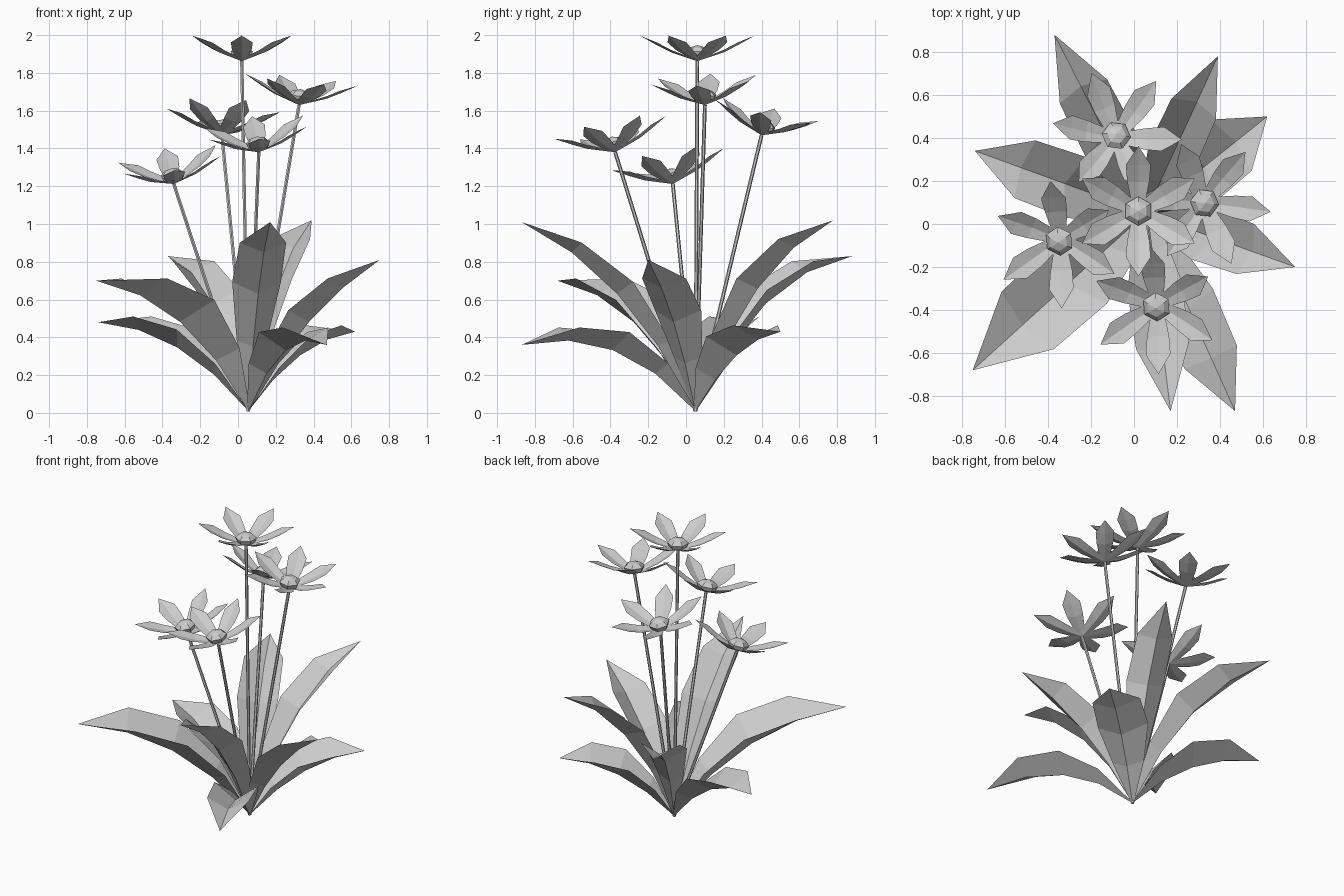
import bpy, bmesh, math
from mathutils import Vector, Matrix

cube = bpy.data.objects.get("Cube")
if cube:
    bpy.data.objects.remove(cube, do_unlink=True)

grey = bpy.data.materials.new("plain_grey")
grey.use_nodes = True
grey.diffuse_color = (0.6, 0.6, 0.6, 1)
grey.node_tree.nodes["Principled BSDF"].inputs["Base Color"].default_value = (0.6, 0.6, 0.6, 1)

ROOT = Vector((0.055, 0.05, 0.01))
UP = Vector((0, 0, 1))


def finish(name, bm):
    mesh = bpy.data.meshes.new(name)
    bm.to_mesh(mesh)
    bm.free()
    mesh.materials.append(grey)
    obj = bpy.data.objects.new(name, mesh)
    bpy.context.collection.objects.link(obj)
    return obj


def add_blade(bm, rows):
    """Folded blade: rows of (left, middle, right), ending in a point."""
    rings = [[bm.verts.new(p) for p in row] for row in rows[:-1]]
    tip = bm.verts.new(rows[-1][1])
    for a, b in zip(rings, rings[1:]):
        for i in (0, 1):
            bm.faces.new((a[i], b[i], b[i + 1], a[i + 1]))
    a = rings[-1]
    for i in (0, 1):
        bm.faces.new((a[i], tip, a[i + 1]))


# Leaves: channelled blades arching out from the root
def make_leaf(name, tip, bend_out, bend_z, half_width):
    tip = Vector(tip)
    bend = ROOT.lerp(tip, bend_out)
    bend.z = bend_z
    side = (tip - ROOT).cross(UP).normalized()
    rows = []
    for s, w, fold in ((0, .05, .5), (.25, .62, .75), (.5, 1, .72), (.75, .95, .52), (1, 0, 0)):
        mid = ROOT.lerp(bend, s).lerp(bend.lerp(tip, s), s)
        along = (bend - ROOT).lerp(tip - bend, s).normalized()
        lift = side.cross(along) * half_width * w * fold
        across = side * half_width * w
        rows.append((mid - across + lift, mid, mid + across + lift))
    bm = bmesh.new()
    add_blade(bm, rows)
    finish(name, bm)


leaves = {
    "leaf_back_right": ((-.37, .88, .83), .40, .74, .13),
    "leaf_back_left": ((.39, .78, 1.02), .40, .80, .12),
    "leaf_left_low": ((.62, .50, .43), .47, .39, .16),
    "leaf_left_tall": ((.75, -.20, .81), .42, .55, .13),
    "leaf_front_left": ((.47, -.87, .36), .45, .48, .14),
    "leaf_front": ((.17, -.87, 1.01), .40, .75, .13),
    "leaf_front_right": ((-.75, -.68, .70), .40, .61, .19),
    "leaf_right": ((-.74, .34, .48), .45, .45, .15),
}
for name, spec in leaves.items():
    make_leaf(name, *spec)


# Flowers: a straight stem, then six folded petals and a faceted centre on a tilted axis
def make_flower(name, base, lean, phase):
    base = Vector(base)
    stem = base - ROOT
    place = Matrix.Translation(base) @ UP.rotation_difference(
        Vector((*lean, 1))).to_matrix().to_4x4()

    bm = bmesh.new()
    bmesh.ops.create_cone(bm, cap_ends=True, segments=6, radius1=.01, radius2=.01,
                          depth=stem.length,
                          matrix=Matrix.Translation((ROOT + base) / 2)
                          @ UP.rotation_difference(stem).to_matrix().to_4x4())
    finish(name + "_stem", bm)

    bm = bmesh.new()
    for k in range(6):
        spin = place @ Matrix.Rotation(math.radians(phase + 60 * k), 4, 'Z')
        rows = []
        for r, z, w in ((0, 0, .008), (.06, .02, .036), (.14, .047, .052),
                        (.215, .085, .058), (.303, .135, 0)):
            rows.append([spin @ Vector((r, y, z + abs(y) * .25)) for y in (-w, 0, w)])
        add_blade(bm, rows)
    finish(name + "_petals", bm)

    bm = bmesh.new()
    spin = place @ Matrix.Rotation(math.radians(phase + 30), 4, 'Z')
    for r1, r2, z1, z2 in ((.055, .068, .02, .05), (.068, .044, .05, .072), (.044, 0, .072, .085)):
        bmesh.ops.create_cone(bm, cap_ends=False, segments=6, radius1=r1, radius2=r2,
                              depth=z2 - z1,
                              matrix=spin @ Matrix.Translation((0, 0, (z1 + z2) / 2)))
    bmesh.ops.remove_doubles(bm, verts=bm.verts, dist=.0005)
    finish(name + "_centre", bm)


flowers = {
    "top_flower": ((.02, .06, 1.862), (0, 0), 30),
    "left_flower": ((.323, .10, 1.63), (.10, -.05), -7),
    "back_flower": ((-.085, .40, 1.47), (.06, .23), -7),
    "front_flower": ((.11, -.375, 1.38), (-.12, -.21), 33),
    "right_flower": ((-.34, -.07, 1.212), (-.17, -.21), 34),
}
for name, spec in flowers.items():
    make_flower(name, *spec)
